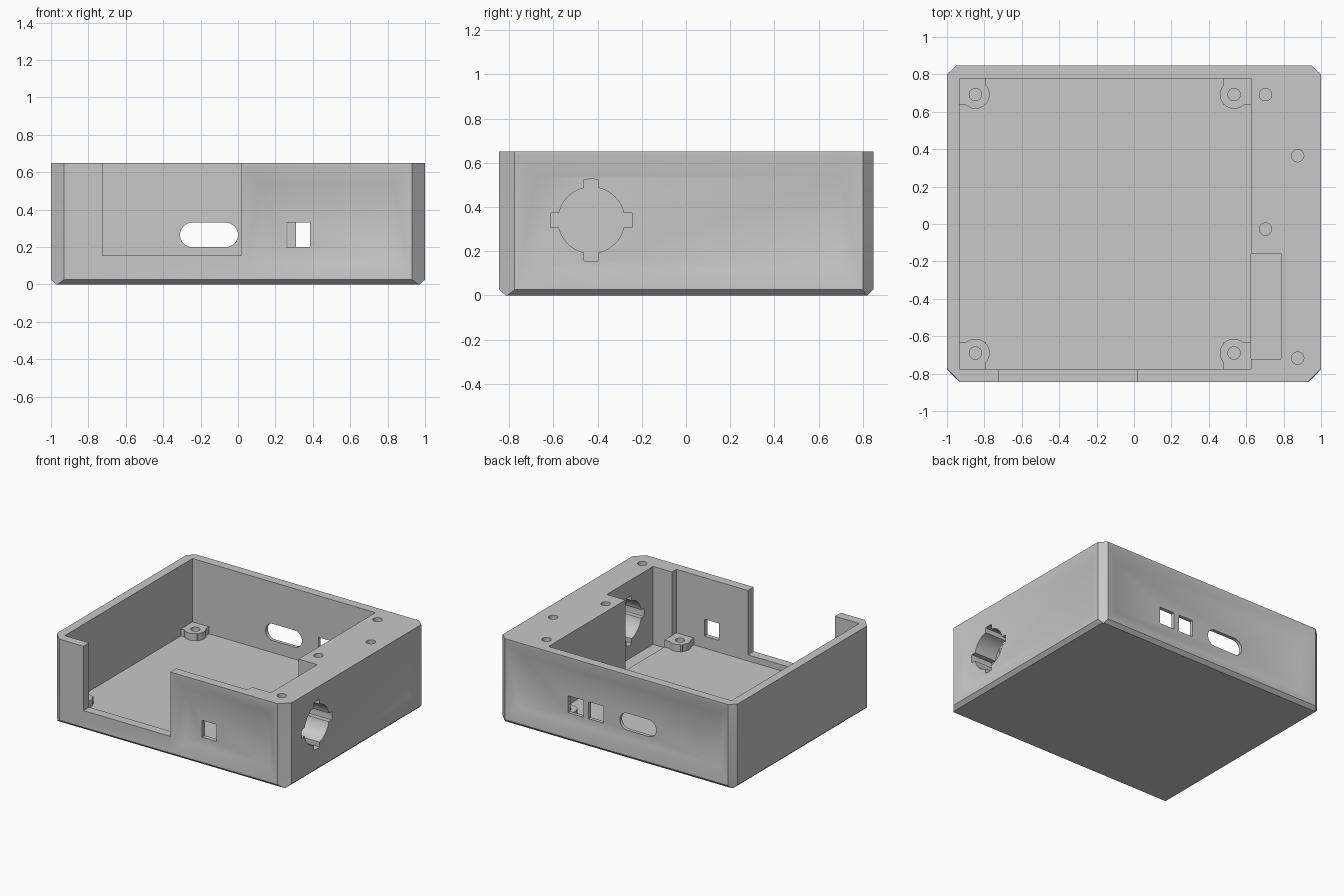
import bpy, bmesh, math

cube = bpy.data.objects.get("Cube")
if cube:
    bpy.data.objects.remove(cube, do_unlink=True)

grey = bpy.data.materials.new("mid_grey_plastic")
grey.use_nodes = True
colour = (0.58, 0.58, 0.58, 1)
grey.diffuse_color = colour
grey.node_tree.nodes["Principled BSDF"].inputs["Base Color"].default_value = colour

FLOOR, TOP, POST_TOP = 0.108, 0.65, 0.162
PLACE = {"x": lambda a, b, t: (t, a, b),
         "y": lambda a, b, t: (a, t, b),
         "z": lambda a, b, t: (a, b, t)}


def loft(name, loops):
    """Closed solid skinned through loops of equal length."""
    bm = bmesh.new()
    rings = [[bm.verts.new(p) for p in loop] for loop in loops]
    n = len(rings[0])
    for low, high in zip(rings, rings[1:]):
        for i in range(n):
            j = (i + 1) % n
            bm.faces.new((low[i], low[j], high[j], high[i]))
    bm.faces.new(rings[0][::-1])
    bm.faces.new(rings[-1])
    bmesh.ops.recalc_face_normals(bm, faces=bm.faces[:])
    mesh = bpy.data.meshes.new(name)
    bm.to_mesh(mesh)
    bm.free()
    mesh.materials.append(grey)
    obj = bpy.data.objects.new(name, mesh)
    bpy.context.collection.objects.link(obj)
    return obj


def prism(name, outline, axis, start, end):
    """Extrude a 2D outline along x, y or z."""
    return loft(name, [[PLACE[axis](a, b, t) for a, b in outline] for t in (start, end)])


def rect(a0, a1, b0, b1):
    return [(a0, b0), (a1, b0), (a1, b1), (a0, b1)]


def arc(ca, cb, r, start, end, n):
    return [(ca + r * math.cos(start + (end - start) * i / n),
             cb + r * math.sin(start + (end - start) * i / n)) for i in range(n + 1)]


def circle(ca, cb, r, n=32):
    return arc(ca, cb, r, 0, math.tau, n)[:-1]


def slot(a0, a1, b0, b1):
    r, mid = (b1 - b0) / 2, (b0 + b1) / 2
    return (arc(a1 - r, mid, r, -math.pi / 2, math.pi / 2, 16)
            + arc(a0 + r, mid, r, math.pi / 2, math.pi * 1.5, 16))


def combine(target, tool, operation):
    """Apply a boolean and discard the tool."""
    mod = target.modifiers.new("boolean", "BOOLEAN")
    mod.operation, mod.object, mod.solver = operation, tool, "EXACT"
    bpy.context.view_layer.update()
    result = bpy.data.meshes.new_from_object(
        target.evaluated_get(bpy.context.evaluated_depsgraph_get()))
    target.modifiers.clear()
    target.data = result
    bpy.data.objects.remove(tool, do_unlink=True)


def cut(outline, axis, start, end):
    combine(body, prism("cutter", outline, axis, start, end), "DIFFERENCE")


def recess(a0, a1, axis, face, depth):
    """Sink a panel with gently sloping borders into an outer wall."""
    slope, out = 0.09, math.copysign(1, face)
    loops = [(rect(a0 + slope, a1 - slope, 0.13, 0.54), face - out * depth),
             (rect(a0, a1, 0.04, 0.63), face),
             (rect(a0, a1, 0.04, 0.63), face + out * 0.1)]
    tool = loft("cutter", [[PLACE[axis](a, b, t) for a, b in o] for o, t in loops])
    combine(body, tool, "DIFFERENCE")


# Outer shell: clipped corners that taper out into a squarer bevelled foot
plan = [(-0.93, -0.845), (0.93, -0.845), (1, -0.775), (1, 0.80),
        (0.95, 0.847), (-0.95, 0.847), (-1, 0.80), (-1, -0.775)]
foot = [(-0.965, -0.815), (0.965, -0.815), (0.972, -0.808), (0.972, 0.815),
        (0.965, 0.82), (-0.965, 0.82), (-0.972, 0.815), (-0.972, -0.808)]
body = loft("enclosure_body", [[(x, y, 0) for x, y in foot],
                               [(x, y, 0.026) for x, y in plan],
                               [(x, y, TOP) for x, y in plan]])

# Sunken panels on the front, back and side walls
recess(0.03, 0.92, "y", -0.845, 0.036)
recess(-0.94, 0.94, "y", 0.847, 0.042)
recess(-0.765, 0.79, "x", 1, 0.03)

# Main cavity, side pocket and front cut-out
cut(rect(-0.932, 0.625, -0.775, 0.778), "z", FLOOR, 1)
cut(rect(0.625, 0.785, -0.722, -0.157), "z", 0.05, 1)
cut(rect(0.5, 0.7, -0.722, -0.157), "z", FLOOR, 1)
cut(rect(-0.725, 0.015, -1, -0.7), "z", 0.155, 1)

# Corner standoffs: round post with a web filling the corner
for px, wall_x, web_x in ((-0.848, -0.95, -0.79), (0.535, 0.625, 0.475)):
    for py, wall_y, web_y in ((-0.69, -0.79, -0.63), (0.692, 0.79, 0.638)):
        web = rect(min(wall_x, web_x), max(wall_x, web_x),
                   min(wall_y, web_y), max(wall_y, web_y))
        combine(body, prism("web", web, "z", 0.08, POST_TOP), "UNION")
        combine(body, prism("post", circle(px, py, 0.076), "z", 0.08, POST_TOP), "UNION")
        cut(circle(px, py, 0.033), "z", 0.09, 0.3)

# Screw holes in the wide rim
for x, y in ((0.703, 0.692), (0.875, 0.365), (0.703, -0.027), (0.875, -0.717)):
    cut(circle(x, y, 0.033), "z", 0.35, 1)

# Side socket: round bore with four keyways
bore, key, half = 0.15, 0.186, 0.033
inner, outer = math.asin(half / bore), math.asin(half / key)
socket = []
for k in range(4):
    a = k * math.pi / 2
    socket += arc(-0.428, 0.34, key, a - outer, a + outer, 4)
    socket += arc(-0.428, 0.34, bore, a + inner, a + math.pi / 2 - inner, 12)
cut(socket, "x", 0.7, 1.2)

# Ports in the back and front walls
cut(slot(-0.31, 0, 0.2, 0.33), "y", 0.7, 1)
for a0, a1 in ((0.14, 0.265), (0.31, 0.44)):
    cut(rect(a0, a1, 0.2, 0.33), "y", 0.7, 1)
cut(rect(0.26, 0.385, 0.2, 0.33), "y", -1, -0.7)

# Smooth the curved walls and the shallow panel borders
bpy.ops.object.select_all(action="DESELECT")
body.select_set(True)
bpy.context.view_layer.objects.active = body
bpy.ops.object.shade_smooth_by_angle(angle=math.radians(30))
